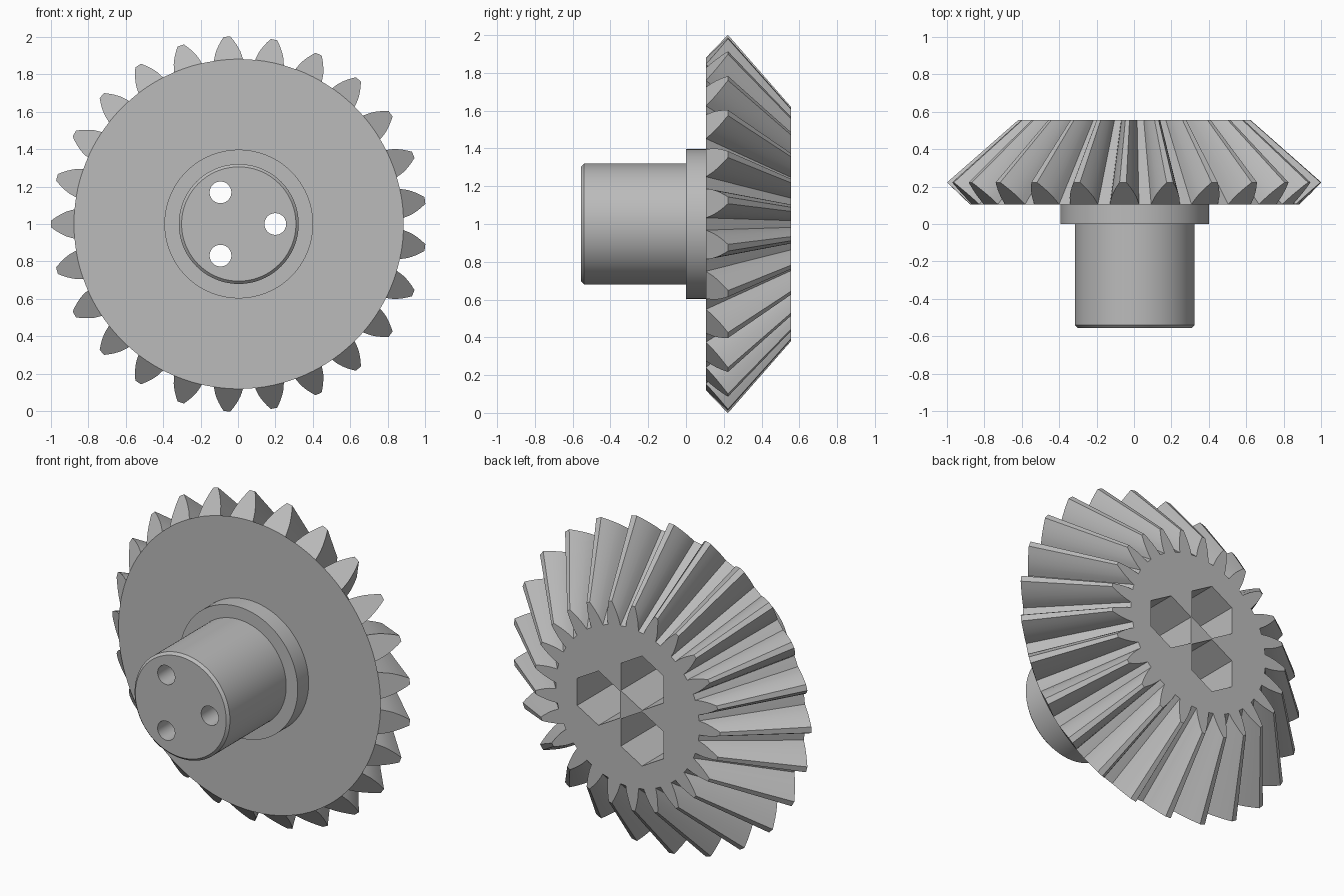
import bpy, bmesh, math
from mathutils import Matrix, Vector

if "Cube" in bpy.data.objects:
    bpy.data.objects.remove(bpy.data.objects["Cube"], do_unlink=True)

TEETH = 25
CENTRE = Vector((0.004, 0, 1.0))
FRONT, BACK, APEX = 0.105, 0.555, 1.10      # wheel faces and cone apex along y
ROOT, TIP = 0.88, 1.002
BOLT_RADIUS = 0.195

steel = bpy.data.materials.new("grey steel")
steel.use_nodes = True
steel.diffuse_color = (0.5, 0.5, 0.5, 1)
steel.node_tree.nodes["Principled BSDF"].inputs["Base Color"].default_value = (0.5, 0.5, 0.5, 1)


def make_object(name, bm):
    bmesh.ops.recalc_face_normals(bm, faces=bm.faces)
    mesh = bpy.data.meshes.new(name)
    bm.to_mesh(mesh)
    bm.free()
    mesh.materials.append(steel)
    obj = bpy.data.objects.new(name, mesh)
    bpy.context.collection.objects.link(obj)
    return obj


def polar(r, angle, y):
    return CENTRE + Vector((r * math.cos(angle), y, r * math.sin(angle)))


def prism(name, sides, radius, y0, y1, angle):
    """Cutter along y at a bolt position, with flats facing the axis."""
    bm = bmesh.new()
    bmesh.ops.create_cone(bm, cap_ends=True, segments=sides, radius1=radius,
                          radius2=radius, depth=y1 - y0)
    spin = Matrix.Rotation(math.pi / sides, 4, 'Z') if sides == 32 else Matrix()
    turn = Matrix.Rotation(math.pi / 2, 4, 'X')
    place = Matrix.Translation(polar(BOLT_RADIUS, angle, (y0 + y1) / 2))
    bmesh.ops.transform(bm, matrix=place @ turn @ spin, verts=bm.verts)
    if sides == 6:
        # a vertex must point straight up
        top = max((v.co - place.translation).z for v in bm.verts)
        if top < radius * 0.95:
            fix = place @ Matrix.Rotation(math.pi / 6, 4, 'Y') @ place.inverted()
            bmesh.ops.transform(bm, matrix=fix, verts=bm.verts)
    obj = make_object(name, bm)
    obj.hide_render = True
    return obj


def cut(obj, cutters):
    bpy.ops.object.select_all(action='DESELECT')
    bpy.context.view_layer.objects.active = obj
    obj.select_set(True)
    for cutter in cutters:
        mod = obj.modifiers.new("cut", 'BOOLEAN')
        mod.operation, mod.solver, mod.object = 'DIFFERENCE', 'EXACT', cutter
        bpy.ops.object.modifier_apply(modifier=mod.name)
    bpy.ops.object.shade_smooth_by_angle(angle=math.radians(20))


# Toothed wheel: tooth outline on the back cone, tapered towards the apex
flank = [(ROOT, 0.078), (0.90, 0.073), (0.92, 0.067), (0.94, 0.058),
         (0.96, 0.047), (0.98, 0.034), (TIP, 0.018)]
outline = [(r, -w) for r, w in flank] + [(r, w) for r, w in reversed(flank)]
bm = bmesh.new()
large, small, disc = [], [], []
pitch = math.tau / TEETH


def add_pair(r, angle):
    y = FRONT + (r - ROOT) * 0.96
    t = (BACK - y) / (APEX - y)
    large.append(bm.verts.new(polar(r, angle, y)))
    small.append(bm.verts.new(polar(r * (1 - t), angle, BACK)))
    return large[-1]


for k in range(TEETH):
    a = math.pi + k * pitch
    tooth = [add_pair(r, a + w / r) for r, w in outline]
    base = [bm.verts.new(polar(ROOT, a + s * 0.03, FRONT)) for s in (-1, 1)]
    gap = add_pair(ROOT, a + pitch / 2)
    bm.faces.new(tooth + base[::-1])
    disc += [tooth[0], *base, tooth[-1], gap]
bm.faces.new(disc)
bm.faces.new(small)
for i in range(len(large)):
    j = (i + 1) % len(large)
    bm.faces.new((large[i], large[j], small[j], small[i]))
wheel = make_object("toothed_wheel", bm)

# Stepped hub: lathed shaft with a chamfered end and a collar
bm = bmesh.new()
profile = [(0.305, -0.555), (0.32, -0.54), (0.32, 0), (0.397, 0), (0.397, 0.115)]
SEGMENTS = 96
rings = [[bm.verts.new(polar(r, i * math.tau / SEGMENTS, y)) for i in range(SEGMENTS)]
         for r, y in profile]
for lower, upper in zip(rings, rings[1:]):
    for i in range(SEGMENTS):
        j = (i + 1) % SEGMENTS
        bm.faces.new((lower[i], lower[j], upper[j], upper[i]))
bm.faces.new(rings[0])
bm.faces.new(rings[-1])
hub = make_object("hub", bm)

# Three bolt holes with hexagonal pockets at the back
angles = [k * math.tau / 3 for k in range(3)]
holes = [prism("hole_cutter", 32, 0.058, -0.7, 0.7, a) for a in angles]
pockets = [prism("pocket_cutter", 6, 0.165, 0.16, 0.7, a) for a in angles]
cut(wheel, pockets + holes)
cut(hub, holes)
for cutter in holes + pockets:
    bpy.data.objects.remove(cutter, do_unlink=True)
